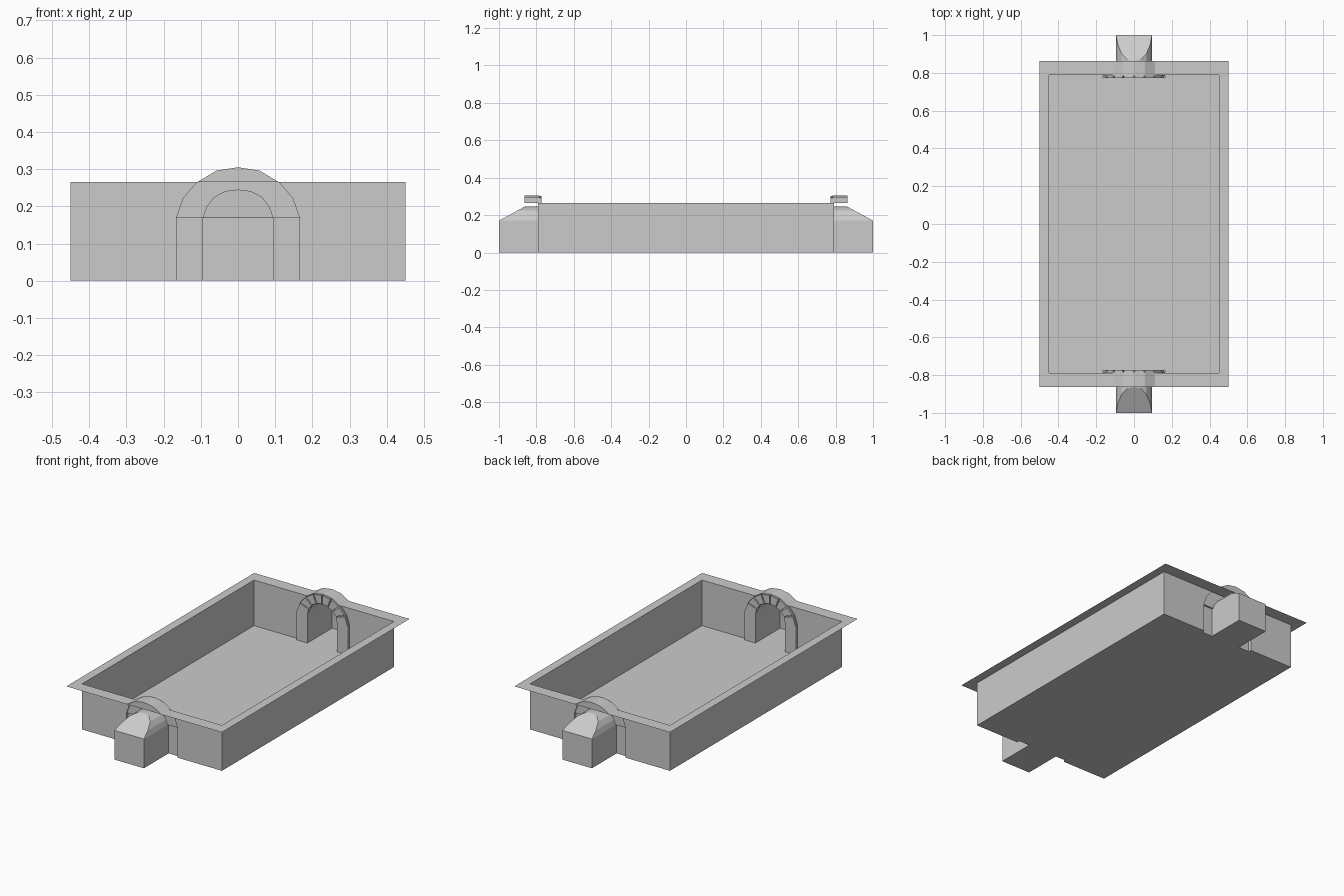
import bpy, bmesh
from mathutils import Vector

if "Cube" in bpy.data.objects:
    bpy.data.objects.remove(bpy.data.objects["Cube"])

# main dimensions
BX, BY, RIM_X, RIM_Y, TOP = 0.45, 0.79, 0.50, 0.863, 0.265
SPRING, HALF, OUT = 0.17, 0.095, 0.165
FACE, BACK, END = 0.773, 0.783, 1.0

# half-arch profiles (x, z) from spring line to crown
outer = [(OUT, SPRING), (0.147, 0.222), (0.11, TOP), (0.058, 0.296), (0, 0.305)]
inner = [(0.095, SPRING), (0.087, 0.201), (0.068, 0.229), (0.037, 0.247), (0, 0.252)]
vault = [(HALF, SPRING), (0.085, 0.198), (0.065, 0.225), (0.035, 0.241), (0, 0.245)]


def quarter(name, polys):
    """Mesh for the +x +y quarter, mirrored over both axes."""
    bm = bmesh.new()
    for poly in polys:
        bm.faces.new([bm.verts.new(p) for p in poly])
    bmesh.ops.remove_doubles(bm, verts=bm.verts, dist=1e-5)
    bmesh.ops.recalc_face_normals(bm, faces=bm.faces)
    me = bpy.data.meshes.new(name)
    bm.to_mesh(me)
    bm.free()
    ob = bpy.data.objects.new(name, me)
    bpy.context.collection.objects.link(ob)
    mod = ob.modifiers.new("mirror", 'MIRROR')
    mod.use_axis = (True, True, False)
    mod.merge_threshold = 1e-4
    return ob


def at(p, y):
    return (p[0], y, p[1])


def strip(a, b, ya, yb):
    """Quads between two profiles at two depths."""
    return [[at(a[i], ya), at(a[i + 1], ya), at(b[i + 1], yb), at(b[i], yb)]
            for i in range(len(a) - 1)]


def wall_x(x, y0, y1, z1):
    return [(x, y0, 0), (x, y1, 0), (x, y1, z1), (x, y0, z1)]


def wall_y(y, x0, x1, z1):
    return [(x0, y, 0), (x1, y, 0), (x1, y, z1), (x0, y, z1)]


def flat(x0, x1, y0, y1, z):
    return [(x0, y0, z), (x1, y0, z), (x1, y1, z), (x0, y1, z)]


# basin: floor with notches behind the piers, side wall, end wall with arch opening
quarter("basin", [
    flat(0, BX, 0, FACE, 0),
    flat(OUT, BX, FACE, BY, 0),
    wall_x(BX, 0, BY, TOP),
    [(BX, BY, 0), (OUT, BY, 0)] + [at(p, BY) for p in outer[:3]] + [(BX, BY, TOP)],
][:3] + [
    [(BX, BY, 0), (OUT, BY, 0)] + [at(p, BY) for p in outer[:3]] + [(BX, BY, TOP)],
])

# flat rim
quarter("rim", [flat(BX, RIM_X, 0, BY, TOP), flat(BX, RIM_X, BY, RIM_Y, TOP),
                flat(0, BX, BY, RIM_Y, TOP)])

# end tunnels: floor, walls, vault cut off by a sloping plane
cut = [(x, END - (z - SPRING) / 0.075 * (END - RIM_Y), z) for x, z in vault]
tunnel = [flat(0, HALF, FACE, END, 0), wall_x(HALF, FACE, END, SPRING),
          wall_y(END, 0, HALF, SPRING), cut + [(0, END, SPRING)]]
for i in range(4):
    tunnel.append([at(vault[i], BACK), at(vault[i + 1], BACK), cut[i + 1], cut[i]])
quarter("tunnel", tunnel)

# piers beside the openings
quarter("pier", [wall_y(FACE, HALF, OUT, SPRING), wall_x(OUT, FACE, BY, SPRING)])

# arch body behind the stones, with the hump that rests on the rim
quarter("arch_body",
        strip(vault, outer, BACK, BACK)
        + strip(outer[:3], outer[:3], BACK, BY)
        + strip(outer[2:], outer[2:], BACK, RIM_Y)
        + [[at(p, RIM_Y) for p in outer[2:]] + [(0, RIM_Y, TOP)]])

# arch stones: raised blocks with narrow joints
stones = []
for i in range(4):
    def along(prof, t):
        return Vector(prof[i]).lerp(Vector(prof[i + 1]), t)
    lo, hi = (0.0 if i == 0 else 0.07), 0.93
    ring = [along(inner, lo), along(outer, lo), along(outer, hi), along(inner, hi)]
    for a, b in ((0, 1), (3, 2)):
        ring[b] = ring[a].lerp(ring[b], 0.95)
    stones.append([at(p, FACE) for p in ring])
    for k in range(4):
        p, q = ring[k], ring[(k + 1) % 4]
        stones.append([at(p, FACE), at(q, FACE), at(q, BACK), at(p, BACK)])
quarter("arch_stones", stones)
